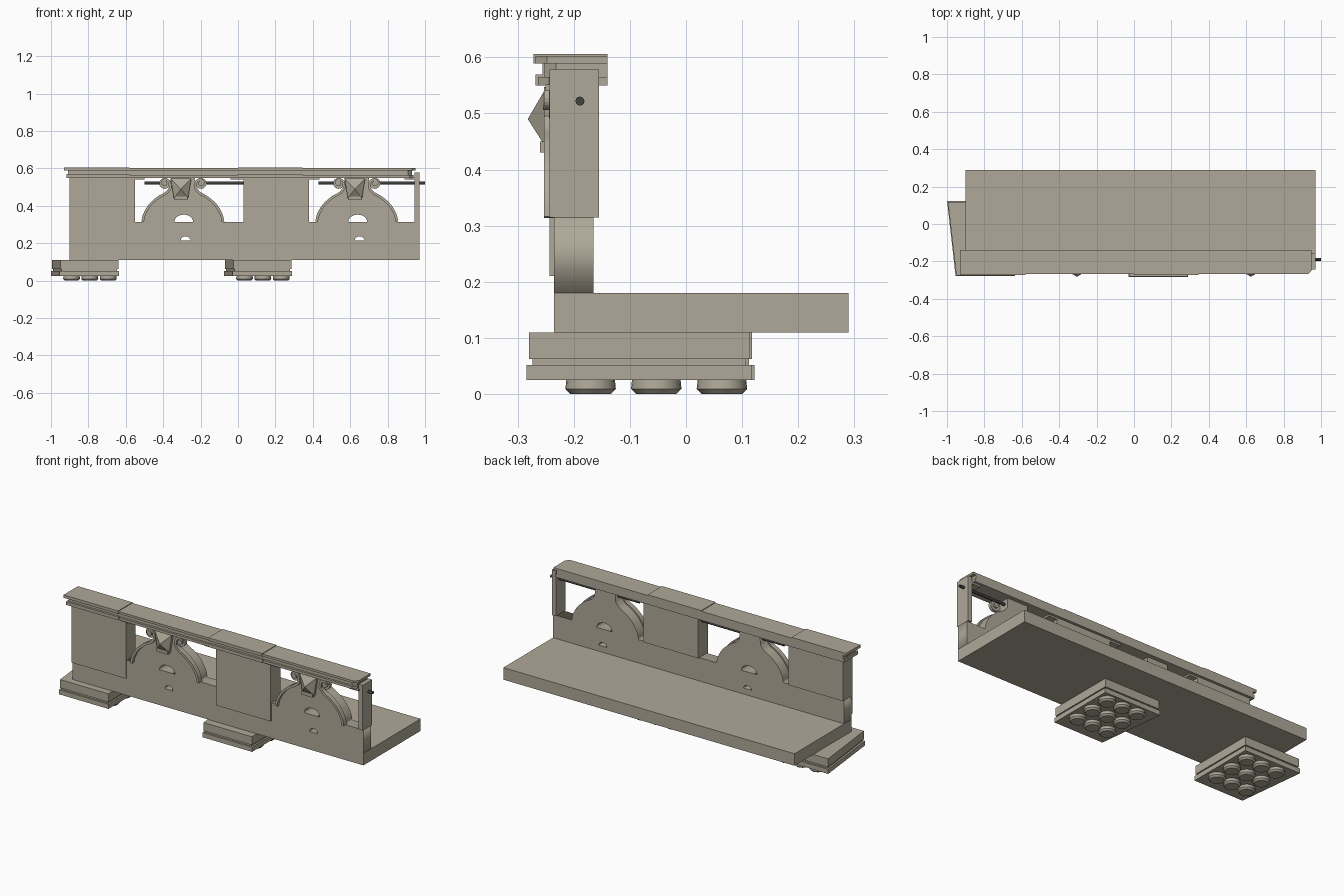
import bpy, bmesh, math
from mathutils import Vector

old = bpy.data.objects.get("Cube")
if old:
    bpy.data.objects.remove(old, do_unlink=True)


def material(name, rgb):
    m = bpy.data.materials.new(name)
    m.use_nodes = True
    m.diffuse_color = (*rgb, 1)
    b = m.node_tree.nodes["Principled BSDF"]
    b.inputs["Base Color"].default_value = (*rgb, 1)
    b.inputs["Roughness"].default_value = 0.8
    return m


STONE = material("warm stone", (0.43, 0.395, 0.315))
IRON = material("dark iron", (0.05, 0.05, 0.05))


def finish(name, bm, mat=STONE):
    bmesh.ops.recalc_face_normals(bm, faces=bm.faces)
    me = bpy.data.meshes.new(name)
    bm.to_mesh(me)
    bm.free()
    me.materials.append(mat)
    ob = bpy.data.objects.new(name, me)
    bpy.context.collection.objects.link(ob)
    return ob


def prism(name, plan, z0, z1):
    """Extrude a plan outline (x, y) from z0 to z1."""
    bm = bmesh.new()
    face = bm.faces.new([bm.verts.new((x, y, z0)) for x, y in plan])
    up = bmesh.ops.extrude_face_region(bm, geom=[face])["geom"]
    bmesh.ops.translate(bm, vec=(0, 0, z1 - z0),
                        verts=[v for v in up if isinstance(v, bmesh.types.BMVert)])
    return finish(name, bm)


def box(name, x0, x1, y0, y1, z0, z1):
    return prism(name, [(x0, y0), (x1, y0), (x1, y1), (x0, y1)], z0, z1)


def smooth_path(pts, steps=5):
    """Catmull-Rom path through 2D points."""
    p = [Vector(q) for q in pts]
    p = [2 * p[0] - p[1]] + p + [2 * p[-1] - p[-2]]
    out = []
    for a, b, c, d in zip(p, p[1:], p[2:], p[3:]):
        for i in range(steps):
            t = i / steps
            out.append((2 * b + (c - a) * t + (2 * a - 5 * b + 4 * c - d) * t * t
                        + (3 * b - a - 3 * c + d) * t ** 3) / 2)
    return out + [p[-2]]


def filled(name, outlines, y0, y1):
    """Front-view outlines (x, z), later ones cut as holes, given depth y0..y1."""
    cu = bpy.data.curves.new(name, "CURVE")
    cu.dimensions = "2D"
    cu.fill_mode = "BOTH"
    cu.extrude = (y1 - y0) / 2
    for pts in outlines:
        s = cu.splines.new("POLY")
        s.points.add(len(pts) - 1)
        for sp, q in zip(s.points, pts):
            sp.co = (q[0], q[1], 0, 1)
        s.use_cyclic_u = True
    cu.materials.append(STONE)
    ob = bpy.data.objects.new(name, cu)
    ob.rotation_euler.x = math.pi / 2
    ob.location.y = (y0 + y1) / 2
    bpy.context.collection.objects.link(ob)
    bpy.ops.object.select_all(action="DESELECT")
    ob.select_set(True)
    bpy.context.view_layer.objects.active = ob
    bpy.ops.object.convert(target="MESH")


def ribbon(name, path, width, y0, y1):
    """Flat band following a front-view path, with depth y0..y1."""
    bm = bmesh.new()
    rings = []
    for i, p in enumerate(path):
        t = (path[min(i + 1, len(path) - 1)] - path[max(i - 1, 0)]).normalized()
        n = Vector((-t.y, t.x)) * width / 2
        a, b = p + n, p - n
        rings.append([bm.verts.new((q.x, y, q.y))
                      for q, y in ((a, y0), (b, y0), (b, y1), (a, y1))])
    for r, s in zip(rings, rings[1:]):
        for k in range(4):
            bm.faces.new((r[k], r[(k + 1) % 4], s[(k + 1) % 4], s[k]))
    bm.faces.new(rings[0])
    bm.faces.new(rings[-1])
    return finish(name, bm)


def cylinder(name, centre, r0, r1, length, axis="Z", mat=STONE, sides=20):
    bm = bmesh.new()
    bmesh.ops.create_cone(bm, cap_ends=True, segments=sides,
                          radius1=r0, radius2=r1, depth=length)
    ob = finish(name, bm, mat)
    ob.location = centre
    if axis == "X":
        ob.rotation_euler.y = math.pi / 2
    if axis == "Y":
        ob.rotation_euler.x = math.pi / 2
    bpy.ops.object.select_all(action="DESELECT")
    ob.select_set(True)
    bpy.context.view_layer.objects.active = ob
    bpy.ops.object.shade_smooth_by_angle()


def half_disc(cx, z, rx, rz):
    return [(cx + rx * math.cos(math.pi * i / 12), z + rz * math.sin(math.pi * i / 12))
            for i in range(13)]


LEFT, RIGHT, SILL, BAY = -0.9, 0.97, 0.315, 0.93
CENTRES = (-0.295, -0.295 + BAY)

# Floor and parapet wall with ogee crests and pierced half-round openings
box("floor_slab", LEFT, RIGHT, -0.235, 0.29, 0.11, 0.18)
ogee = smooth_path([(0.215, SILL), (0.205, 0.355), (0.175, 0.405), (0.13, 0.445),
                    (0.09, 0.468), (0.067, 0.495)])
top = []
for c in reversed(CENTRES):
    top += [(c + p.x, p.y) for p in ogee] + [(c + 0.065, 0.56), (c - 0.065, 0.56)]
    top += [(c - p.x, p.y) for p in reversed(ogee)]
wall = [(LEFT, 0.18), (RIGHT, 0.18), (RIGHT, SILL)] + top + [(LEFT, SILL)]
holes = []
for c in CENTRES:
    holes += [half_disc(c + 0.005, SILL, 0.05, 0.038), half_disc(c + 0.015, 0.215, 0.026, 0.022)]
filled("parapet_wall", [wall] + holes, -0.235, -0.165)

# Piers and end post
for i, x in enumerate((LEFT, LEFT + BAY)):
    box(f"pier_{i}", x, x + 0.35, -0.243, -0.155, SILL, 0.578)
    box(f"pier_front_panel_{i}", x, x + 0.35, -0.243, -0.23, 0.21, SILL)
box("end_post", 0.945, RIGHT, -0.243, -0.155, SILL, 0.578)

# Stepped cornice: each run is three stacked mouldings, broken forward at the piers
runs = [(-0.93, -0.58, 0.004), (-0.58, 0.0, 0), (0.0, 0.345, 0.004), (0.345, 0.95, 0)]
layers = [("lower", -0.264, 0.55, 0.565, 0.012), ("middle", -0.252, 0.565, 0.589, 0.02),
          ("upper", -0.268, 0.589, 0.602, 0)]
for i, (x0, x1, out) in enumerate(runs):
    for label, y, z0, z1, inset in layers:
        a = x0 + (inset if i == 0 else 0)
        b = x1 - (inset if i == 3 else 0)
        cut = 0.02 if i == 3 else 0
        plan = [(a, y - out), (b - cut, y - out), (b, y - out + cut), (b, -0.14), (a, -0.14)]
        if not cut:
            plan.pop(2)
        prism(f"cornice_{label}_{i}", plan, z0, z1 + out)
for i, (x0, x1) in enumerate([(-0.58, -0.5), (-0.04, 0.03), (0.345, 0.435), (0.89, 0.95)]):
    box(f"cornice_bracket_{i}", x0, x1, -0.25, -0.155, 0.54, 0.552)

# Scrolls, keystones and rods in each bay
curl = [Vector((0.097 + (0.03 - 0.0055 * t) * math.cos(math.radians(200) - t),
                0.52 + (0.03 - 0.0055 * t) * math.sin(math.radians(200) - t)))
        for t in [k * 0.3 for k in range(16)]]
for i, c in enumerate(CENTRES):
    for side, s in (("left", 1), ("right", -1)):
        path = [Vector((c + s * p.x, p.y)) for p in ogee + curl]
        ribbon(f"scroll_{side}_{i}", path, 0.014, -0.253, -0.225)
        cylinder(f"scroll_eye_{side}_{i}", (c + s * 0.097, -0.235, 0.52),
                 0.014, 0.014, 0.04, "Y")
        cylinder(f"scroll_back_{side}_{i}", (c + s * 0.097, -0.235, 0.52),
                 0.029, 0.029, 0.018, "Y")
    # Faceted keystone, wider at the top
    bm = bmesh.new()
    base = [(-0.055, 0.545), (0.055, 0.545), (0.038, 0.44), (-0.038, 0.44)]
    back = [bm.verts.new((c - 0.01 + x, -0.23, z)) for x, z in base]
    rim = [bm.verts.new((c - 0.01 + x, -0.25, z)) for x, z in base]
    tip = bm.verts.new((c - 0.01, -0.282, 0.49))
    bm.faces.new(back)
    for k in range(4):
        n = (k + 1) % 4
        bm.faces.new((back[k], back[n], rim[n], rim[k]))
        bm.faces.new((rim[k], rim[n], tip))
    finish(f"keystone_{i}", bm)
    box(f"keystone_foot_{i}", c - 0.045, c + 0.025, -0.26, -0.23, 0.43, 0.45)
    cylinder(f"rod_{i}", (c + 0.08, -0.189, 0.522), 0.008, 0.008, 0.57, "X", IRON, 12)

# Stepped footings with round studs below
for i, (x, y) in enumerate([(-0.64, 0.0), (0.285, -0.005)]):
    for label, grow, z0, z1 in (("base", 0.004, 0.025, 0.052), ("neck", -0.006, 0.052, 0.062),
                                ("top", 0, 0.062, 0.11)):
        lo, hi = y - 0.275 - grow, y + 0.118 + grow
        prism(f"footing_{label}_{i}", [(x - 0.31 - grow, lo), (x + grow, lo),
                                       (x + grow, hi), (x - 0.355 - grow, hi)], z0, z1)
    for r in range(3):
        for k in range(3):
            p = (x - 0.25 + 0.098 * k, -0.17 + 0.117 * r)
            cylinder(f"stud_{i}_{r}_{k}", (*p, 0.0185), 0.045, 0.043, 0.019)
            cylinder(f"stud_tip_{i}_{r}_{k}", (*p, 0.0045), 0.036, 0.045, 0.009)
